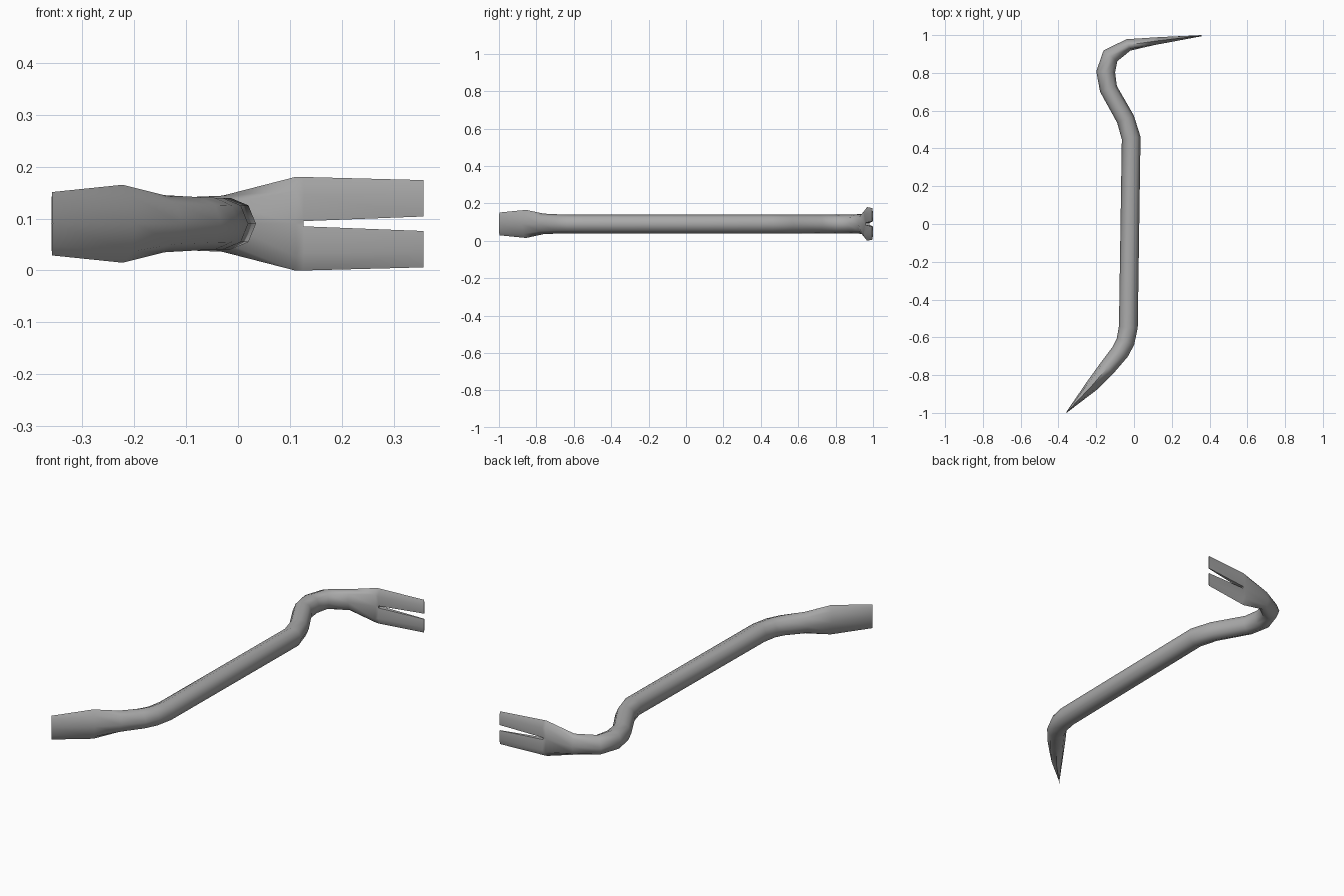
import bpy, bmesh, math
from mathutils import Vector

if "Cube" in bpy.data.objects:
    bpy.data.objects.remove(bpy.data.objects["Cube"])

MID = 0.09    # height of the bar's centre line
SIDES = 8

# Stations along the bar: x, y, half thickness, half height
stations = [
    (-0.358, -0.998, 0.002, 0.061),
    (-0.222, -0.855, 0.034, 0.075),
    (-0.142, -0.762, 0.044, 0.055),
    (-0.072, -0.675, 0.048, 0.051),
    (-0.045, -0.622, 0.049, 0.05),
    (-0.03, -0.545, 0.05, 0.05),
    (-0.015, 0.455, 0.05, 0.05),
    (-0.045, 0.555, 0.048, 0.05),
    (-0.135, 0.715, 0.047, 0.05),
    (-0.15, 0.805, 0.05, 0.05),
    (-0.125, 0.89, 0.046, 0.05),
    (-0.03, 0.948, 0.032, 0.054),
    (0.11, 0.968, 0.02, 0.09),
]
FORK_END = Vector((0.357, 0.997, MID))
pts = [Vector((x, y, MID)) for x, y, _, _ in stations] + [FORK_END]

bm = bmesh.new()


def side_dir(i):
    """In-plane normal at station i, bisecting the bend."""
    ahead = (pts[min(i + 1, len(pts) - 1)] - pts[i]).normalized()
    behind = (pts[i] - pts[max(i - 1, 0)]).normalized()
    t = (ahead + behind).normalized()
    return Vector((-t.y, t.x, 0))


def bridge(a, b, closed=True):
    n = len(a)
    for k in range(n if closed else n - 1):
        j = (k + 1) % n
        bm.faces.new((a[k], a[j], b[j], b[k]))


# Bar: octagonal loft from chisel tip to fork root
rings = []
for i, (x, y, thick, high) in enumerate(stations):
    n, ring = side_dir(i), []
    for k in range(SIDES):
        a = math.tau * k / SIDES
        c, s = math.cos(a), math.sin(a)
        if i == len(stations) - 1:      # pinch the root between the prongs
            c *= 0.5 if k % 4 == 0 else 1.4
        ring.append(bm.verts.new(pts[i] + n * thick * c + Vector((0, 0, high * s))))
    rings.append(ring)
for a, b in zip(rings, rings[1:]):
    bridge(a, b)
bm.faces.new(rings[0])


def prong_ring(centre, n, thick, inner, outer, sign):
    """Half section of one prong, from inner edge over the outside and back."""
    mid = inner + 0.6 * (outer - inner)
    profile = [(0.6, inner), (1, mid), (0, outer), (-1, mid), (-0.6, inner)]
    return [bm.verts.new(centre + n * thick * w + Vector((0, 0, sign * z)))
            for w, z in profile]


# Claw: two tapering prongs either side of a slot
root = rings[-1]
n = side_dir(len(pts) - 1)
crotch = pts[-2].lerp(FORK_END, 0.06)
starts = []
for sign in (1, -1):
    half = [root[(sign * k) % SIDES] for k in range(5)]
    start = prong_ring(crotch, n, 0.019, 0.005, 0.09, sign)
    tip = prong_ring(FORK_END, n, 0.003, 0.014, 0.084, sign)
    bridge(half, start, closed=False)
    bridge(start, tip)
    bm.faces.new(tip)
    starts.append(start)
up, low = starts
bm.faces.new((up[0], up[4], low[4], low[0]))
for r, k in ((root[0], 0), (root[4], 4)):
    bm.faces.new((r, up[k], low[k]))

bmesh.ops.recalc_face_normals(bm, faces=bm.faces)
mesh = bpy.data.meshes.new("pry_bar")
bm.to_mesh(mesh)
bm.free()
bar = bpy.data.objects.new("pry_bar", mesh)
bpy.context.collection.objects.link(bar)

# Plain grey steel
steel = bpy.data.materials.new("grey_steel")
steel.use_nodes = True
steel.diffuse_color = (0.4, 0.4, 0.4, 1)
steel.node_tree.nodes["Principled BSDF"].inputs["Base Color"].default_value = (0.4, 0.4, 0.4, 1)
mesh.materials.append(steel)

bpy.ops.object.select_all(action="DESELECT")
bar.select_set(True)
bpy.context.view_layer.objects.active = bar
bpy.ops.object.shade_smooth_by_angle(angle=math.radians(65))
